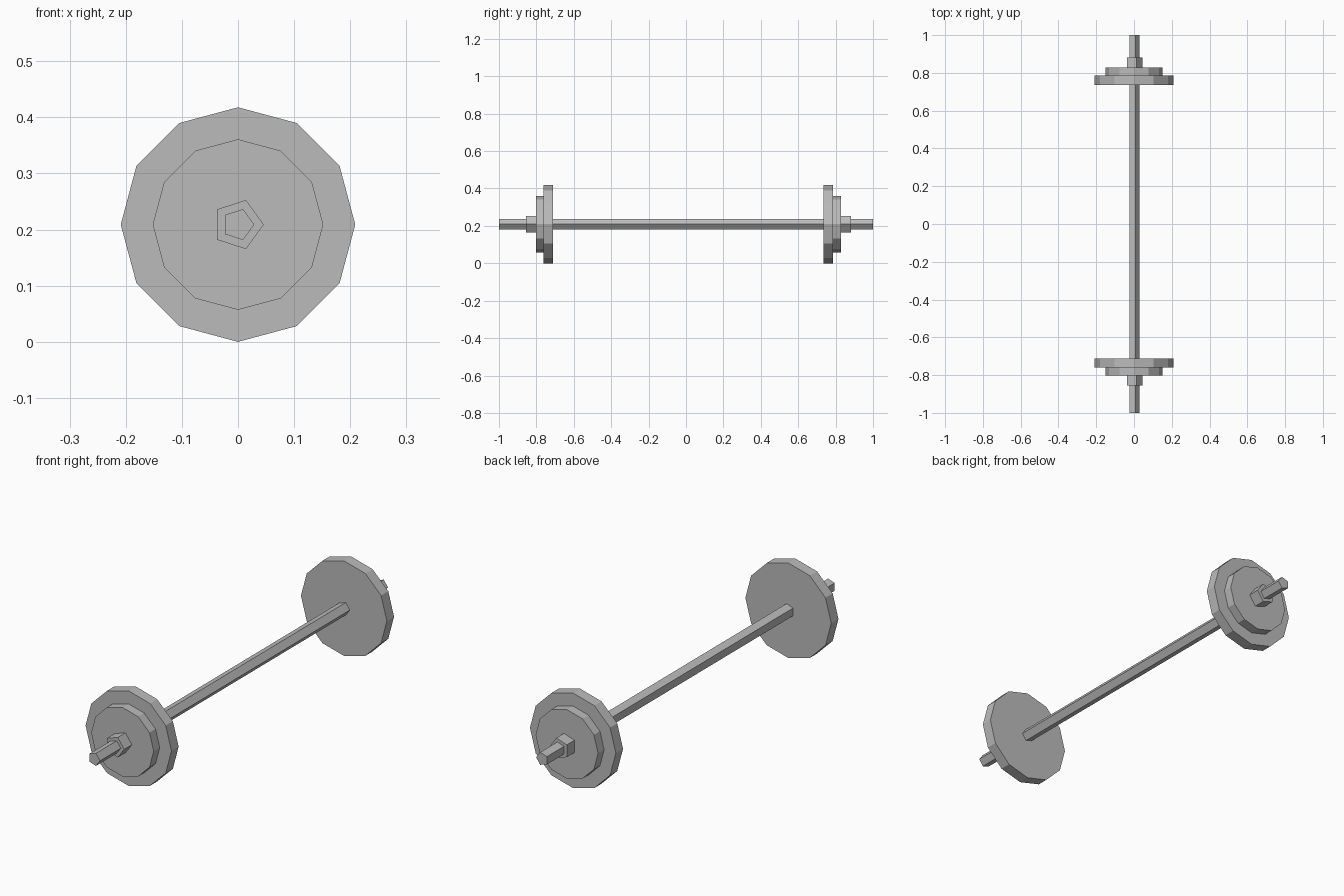
import bpy
from math import pi

cube = bpy.data.objects.get("Cube")
if cube:
    bpy.data.objects.remove(cube, do_unlink=True)

# Single grey metal
metal = bpy.data.materials.new("grey_metal")
metal.use_nodes = True
grey = (0.5, 0.5, 0.5, 1)
metal.diffuse_color = grey
metal.node_tree.nodes["Principled BSDF"].inputs["Base Color"].default_value = grey

AXIS_Z = 0.209


def disc(name, sides, radius, y0, y1):
    """Flat-shaded prism lying along y with one corner towards +x."""
    bpy.ops.mesh.primitive_cylinder_add(
        vertices=sides, radius=radius, depth=abs(y1 - y0),
        location=(0, (y0 + y1) / 2, AXIS_Z), rotation=(pi / 2, 0, 0))
    obj = bpy.context.object
    obj.name = name
    # Turn the first corner from the local y axis onto the x axis
    for v in obj.data.vertices:
        v.co.x, v.co.y = v.co.y, -v.co.x
    obj.data.materials.append(metal)
    return obj


# Bar running the full length
disc("bar", 5, 0.029, -1, 1)

# Weights and collar at each end, stacked outwards from the inner face
for end, sign, inner in (("front", -1, 0.711), ("back", 1, 0.736)):
    y = inner
    for part, sides, radius, width in (("large_plate", 12, 0.209, 0.05),
                                       ("small_plate", 12, 0.152, 0.042),
                                       ("collar", 5, 0.046, 0.053)):
        disc(f"{end}_{part}", sides, radius, sign * y, sign * (y + width))
        y += width
